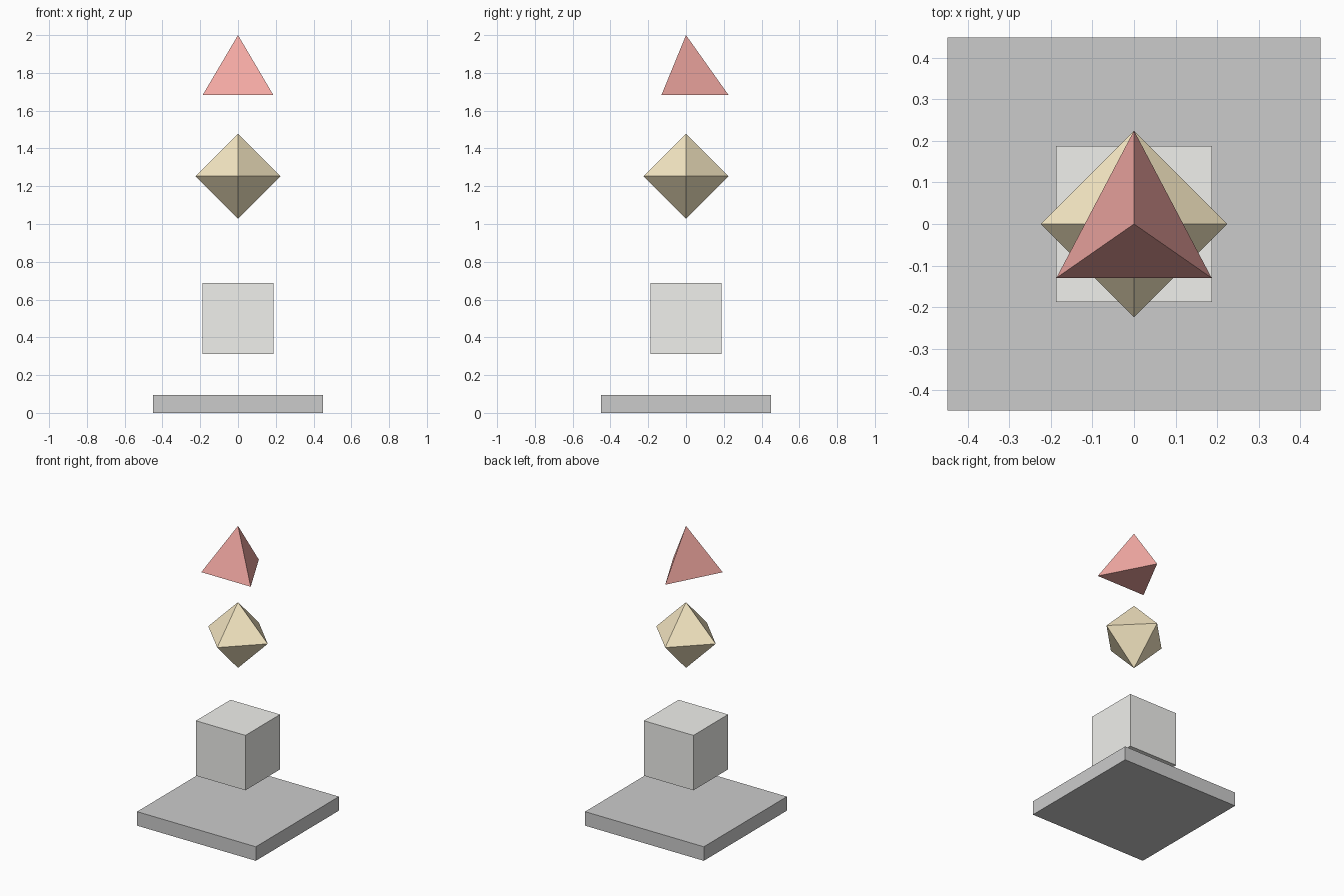
import bpy
import bmesh

if "Cube" in bpy.data.objects:
    bpy.data.objects.remove(bpy.data.objects["Cube"])


def paint(obj, rgb):
    mat = bpy.data.materials.new(obj.name + "_colour")
    mat.diffuse_color = (*rgb, 1.0)
    mat.use_nodes = True
    mat.node_tree.nodes["Principled BSDF"].inputs["Base Color"].default_value = mat.diffuse_color
    obj.data.materials.append(mat)


def box(name, size, z):
    bpy.ops.mesh.primitive_cube_add(size=1, location=(0, 0, z))
    obj = bpy.context.object
    obj.name = name
    obj.scale = size
    bpy.ops.object.transform_apply(location=False, rotation=False, scale=True)
    return obj


def hull(name, points, z):
    """Flat-faced solid wrapped around a few corner points."""
    bm = bmesh.new()
    for p in points:
        bm.verts.new(p)
    bmesh.ops.convex_hull(bm, input=bm.verts[:])
    bmesh.ops.recalc_face_normals(bm, faces=bm.faces[:])
    mesh = bpy.data.meshes.new(name)
    bm.to_mesh(mesh)
    bm.free()
    obj = bpy.data.objects.new(name, mesh)
    obj.location.z = z
    bpy.context.collection.objects.link(obj)
    return obj


# Square base slab
box("base_plate", (0.899, 0.899, 0.096), 0.048)

# Floating cube
cube = box("floating_cube", (0.375, 0.375, 0.376), 0.5)
paint(cube, (0.87, 0.87, 0.84))

# Floating octahedron, corners on the axes
r = 0.225
octa = hull("floating_octahedron",
            [(s * r if i == 0 else 0, s * r if i == 1 else 0, s * r if i == 2 else 0)
             for i in range(3) for s in (-1, 1)], 1.253)
paint(octa, (0.93, 0.81, 0.55))

# Top tetrahedron, one base corner pointing back
tetra = hull("top_tetrahedron",
             [(-0.187, -0.13, 0), (0.187, -0.13, 0), (0, 0.225, 0), (0, 0, 0.317)], 1.683)
paint(tetra, (0.9, 0.4, 0.37))
